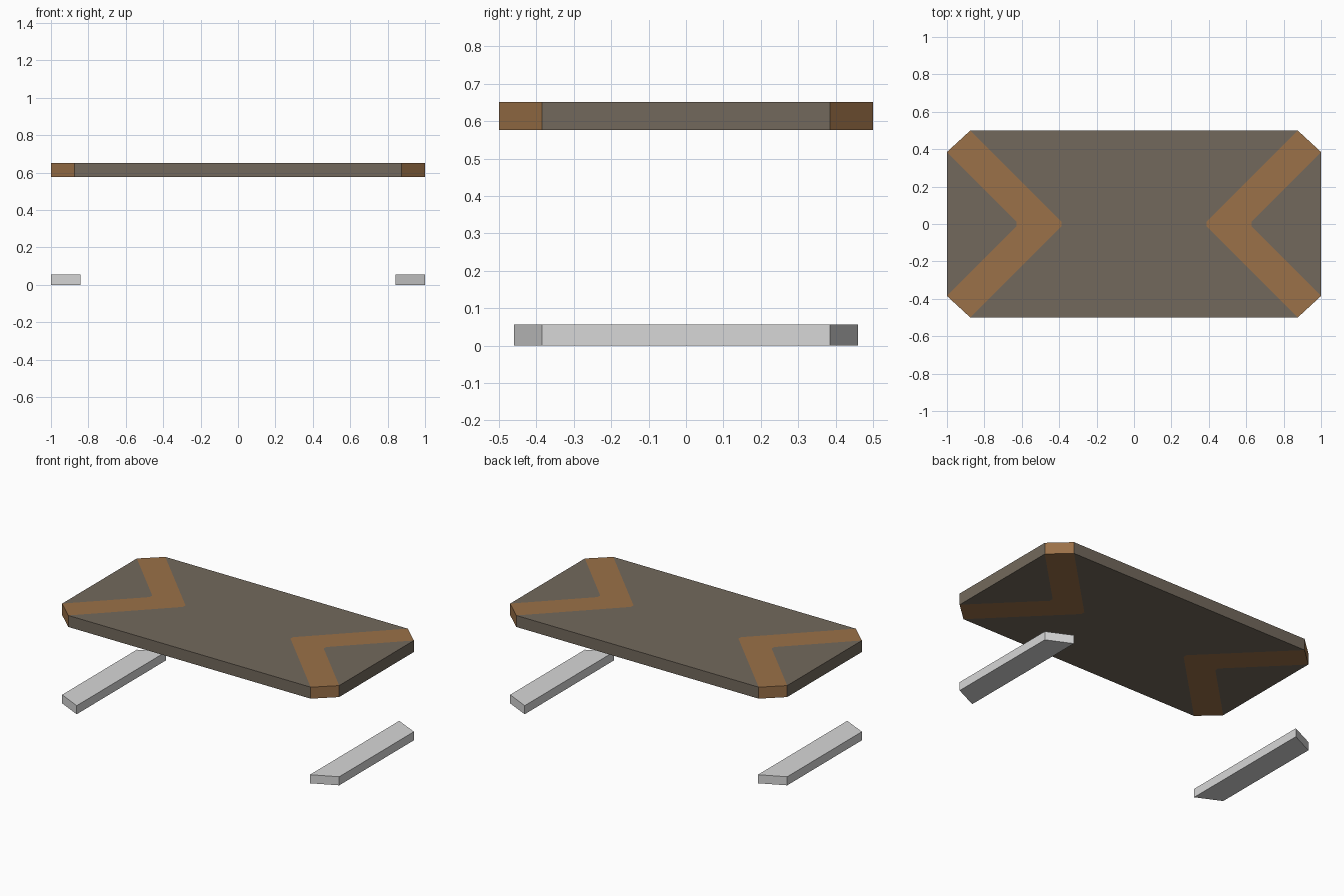
import bpy, bmesh

if "Cube" in bpy.data.objects:
    bpy.data.objects.remove(bpy.data.objects["Cube"])


def material(name, rgb):
    m = bpy.data.materials.new(name)
    m.diffuse_color = (*rgb, 1)
    m.use_nodes = True
    m.node_tree.nodes["Principled BSDF"].inputs["Base Color"].default_value = m.diffuse_color
    return m


def add_solid(name, regions, outline, z0, z1, mats, side_rule):
    """Flat slab: regions are (outline, material index); side_rule picks the side colour."""
    bm = bmesh.new()

    def face(points, idx):
        f = bm.faces.new([bm.verts.new(p) for p in points])
        f.material_index = idx

    for pts, idx in regions:
        for z in (z0, z1):
            face([(x, y, z) for x, y in pts], idx)
    for p, q in zip(outline, outline[1:] + outline[:1]):
        face([(*p, z0), (*q, z0), (*q, z1), (*p, z1)], side_rule(p, q))
    bmesh.ops.remove_doubles(bm, verts=bm.verts[:], dist=1e-5)
    bmesh.ops.recalc_face_normals(bm, faces=bm.faces[:])
    mesh = bpy.data.meshes.new(name)
    bm.to_mesh(mesh)
    bm.free()
    for m in mats:
        mesh.materials.append(m)
    obj = bpy.data.objects.new(name, mesh)
    bpy.context.collection.objects.link(obj)
    return obj


dark = material("grey brown wood", (0.171, 0.141, 0.107))
inlay = material("warm brown wood", (0.328, 0.165, 0.065))
metal = material("light grey metal", (0.68, 0.68, 0.68))

# Table top: clipped corners, with a chevron inlay running through at each end
CX, CY, TIP = 0.875, 0.385, 0.013


def outer(s):  # chevron edge facing the middle
    return [(s * CX, -0.5), (s * 0.388, -TIP), (s * 0.388, TIP), (s * CX, 0.5)]


def inner(s):  # chevron edge facing the end
    return [(s, -CY), (s * 0.628, -TIP), (s * 0.628, TIP), (s, CY)]


regions = [(outer(1) + outer(-1)[::-1], 0)]
for s in (-1, 1):
    regions.append((outer(s) + inner(s)[::-1], 1))
    regions.append((inner(s), 0))
octagon = [(CX, -0.5), (1, -CY), (1, CY), (CX, 0.5),
           (-CX, 0.5), (-1, CY), (-1, -CY), (-CX, -0.5)]
add_solid("table_top", regions, octagon, 0.576, 0.651, [dark, inlay],
          lambda p, q: int(p[0] != q[0] and p[1] != q[1]))

# Floor bars under both ends, with slanted tips
for s, name in ((-1, "left_floor_bar"), (1, "right_floor_bar")):
    bar = [(s, -CY), (s, CY), (s * 0.842, 0.46), (s * 0.842, -0.46)]
    add_solid(name, [(bar, 0)], bar, 0, 0.056, [metal], lambda p, q: 0)
